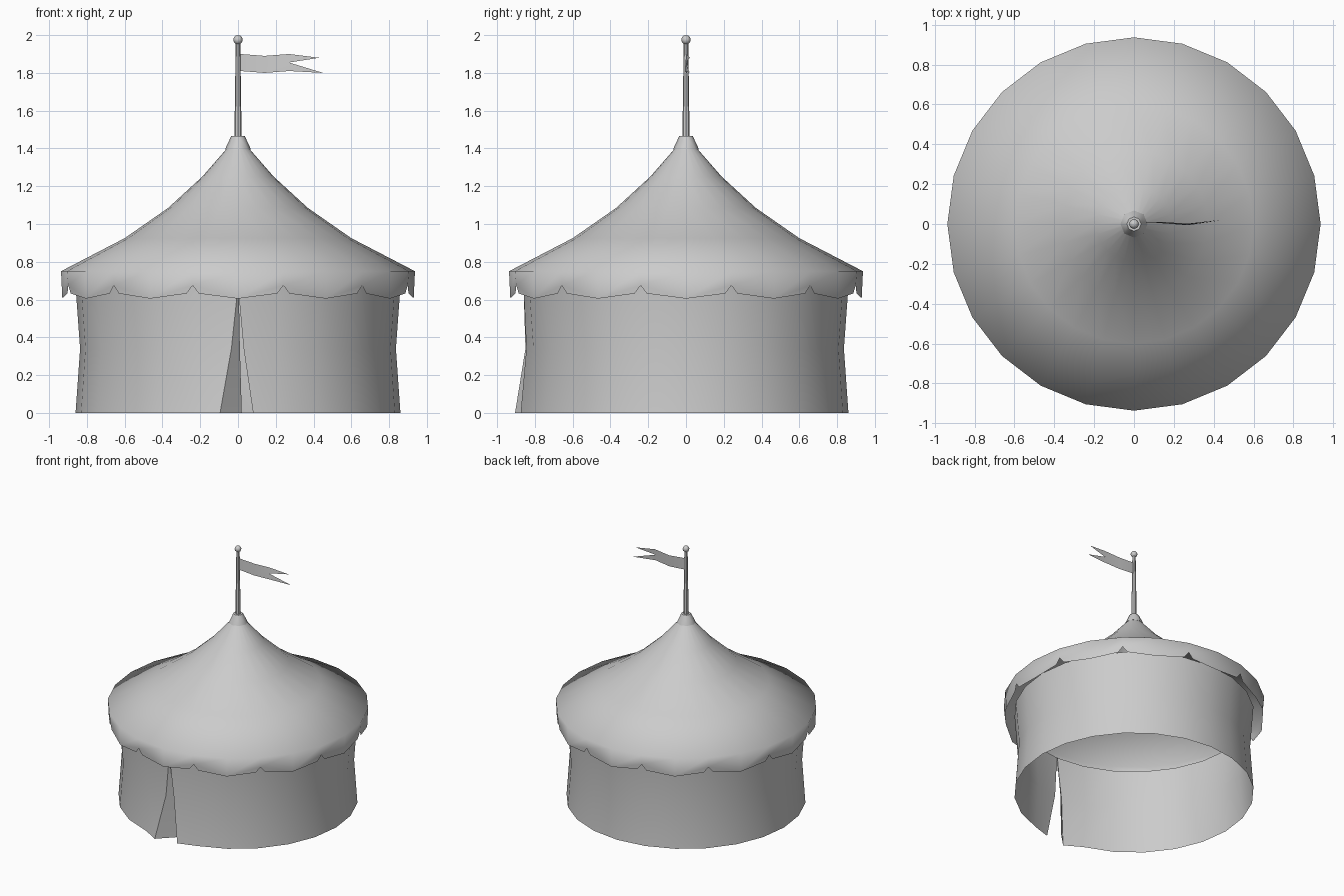
import bpy, math

if "Cube" in bpy.data.objects:
    bpy.data.objects.remove(bpy.data.objects["Cube"])

N = 24


def make(name, verts, faces, angle=None):
    me = bpy.data.meshes.new(name)
    me.from_pydata(verts, [], faces)
    me.update()
    ob = bpy.data.objects.new(name, me)
    bpy.context.collection.objects.link(ob)
    if angle is not None:
        bpy.ops.object.select_all(action='DESELECT')
        ob.select_set(True)
        bpy.context.view_layer.objects.active = ob
        bpy.ops.object.shade_smooth_by_angle(angle=math.radians(angle))
    return ob


def polar(r, deg, z):
    # degrees are measured from the front (-y) towards +x
    a = math.radians(deg)
    return (r * math.sin(a), -r * math.cos(a), z)


def rings(profile, n):
    verts = [polar(r, 360 * i / n, z) for r, z in profile for i in range(n)]
    faces = [(j * n + i, (j + 1) * n + i, (j + 1) * n + (i + 1) % n, j * n + (i + 1) % n)
             for j in range(len(profile) - 1) for i in range(n)]
    # profiles run from top to bottom, so the faces point outwards
    return verts, faces


def lathe(name, profile, n, angle=40):
    verts, faces = rings(profile, n)
    faces.append(tuple(range(n)))
    faces.append(tuple(reversed(range(len(verts) - n, len(verts)))))
    return make(name, verts, faces, angle)


# Roof with its scalloped valance
verts, faces = rings([(0.05, 1.41), (0.19, 1.25), (0.37, 1.085),
                      (0.60, 0.925), (0.937, 0.75)], N)
top = len(verts) - N
low = len(verts)
for i in range(N):
    verts.append(polar(0.93, 15 * i, 0.675 if i % 2 else 0.605))


def between(p, q, t, z):
    return (p[0] + (q[0] - p[0]) * t, p[1] + (q[1] - p[1]) * t, z)


for i in range(N):
    k = (i + 1) % N
    t = 0.14 if i % 2 else 0.86
    verts.append(between(verts[low + i], verts[low + k], t, 0.632))
    faces.append((top + i, low + i, len(verts) - 1, low + k, top + k))
make("roof", verts, faces, 80)

# Cloth wall, open at the front, with one flap folded back
rows = [(0.86, 0.67), (0.836, 0.34), (0.86, 0.0)]
right_edge = [(0, -0.86), (0.03, -0.845), (0.08, -0.875)]
left_edge = [(0, -0.86), (-0.035, -0.85), (-0.095, -0.905)]
fold_edge = [(0.004, -0.85), (0.01, -0.81), (0.02, -0.79)]
verts, faces = [], []
for j, (r, z) in enumerate(rows):
    verts.append((*right_edge[j], z))
    verts += [polar(r, 15 * i, z) for i in range(1, N)]
    verts += [(*left_edge[j], z), (*fold_edge[j], z)]
w = N + 2
for j in range(len(rows) - 1):
    for i in range(w - 1):
        a = j * w + i
        faces.append((a, a + w, a + w + 1, a + 1))
make("wall", verts, faces, 45)

# Cap, pole and ball on top
lathe("roof_cap", [(0.036, 1.465), (0.062, 1.41), (0.068, 1.395)], 8, 50)
lathe("pole", [(0.012, 1.965), (0.02, 1.40)], 8)
bpy.ops.mesh.primitive_uv_sphere_add(segments=8, ring_count=6, radius=0.025,
                                     location=(0, 0, 1.975))
ball = bpy.context.object
ball.name = "pole_ball"
bpy.ops.object.shade_smooth()

# Swallow-tailed flag
flag = [(0.012, 0.004, 1.90), (0.14, 0.010, 1.89), (0.27, 0.002, 1.90), (0.43, 0.020, 1.88),
        (0.012, 0.004, 1.81), (0.14, 0.004, 1.80), (0.27, -0.006, 1.81), (0.45, 0.020, 1.80),
        (0.27, -0.003, 1.855)]
make("flag", flag, [(0, 4, 5, 1), (1, 5, 6, 8, 2), (2, 8, 3), (8, 6, 7)], 60)
